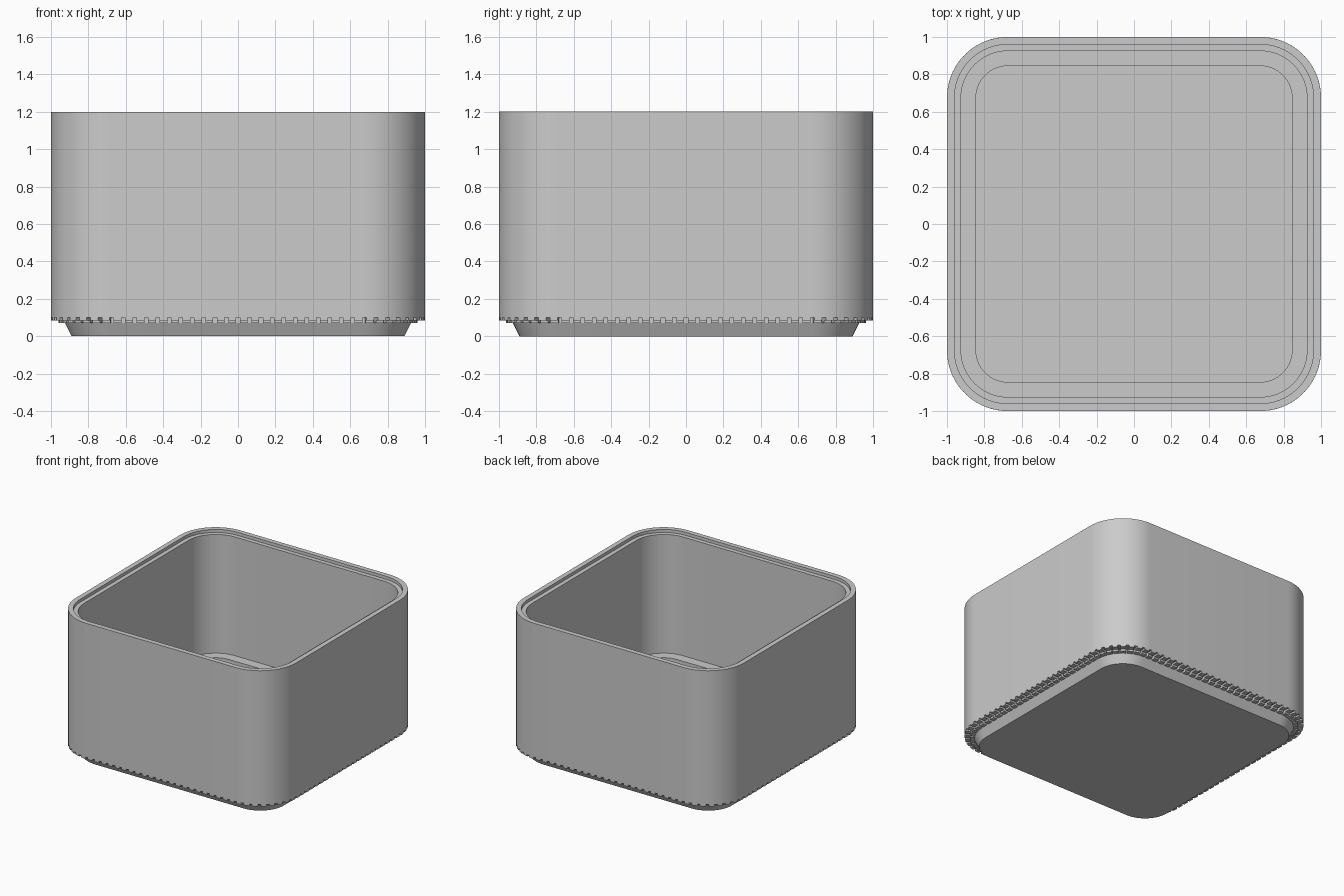
import bpy, bmesh
from math import pi, cos, sin, radians
from mathutils import Matrix, Vector

cube = bpy.data.objects.get("Cube")
if cube:
    bpy.data.objects.remove(cube, do_unlink=True)

CORE = 0.675       # corner arcs are all centred here
SEGMENTS = 16      # facets per rounded corner

grey = bpy.data.materials.new("plain grey")
grey.use_nodes = True
grey.diffuse_color = (0.6, 0.6, 0.6, 1)
grey.node_tree.nodes["Principled BSDF"].inputs["Base Color"].default_value = grey.diffuse_color


def finish(name, bm, smooth=False):
    bmesh.ops.recalc_face_normals(bm, faces=bm.faces)
    mesh = bpy.data.meshes.new(name)
    bm.to_mesh(mesh)
    bm.free()
    mesh.materials.append(grey)
    obj = bpy.data.objects.new(name, mesh)
    bpy.context.collection.objects.link(obj)
    if smooth:
        bpy.ops.object.select_all(action='DESELECT')
        obj.select_set(True)
        bpy.context.view_layer.objects.active = obj
        bpy.ops.object.shade_smooth_by_angle(angle=radians(25))
    return obj


def rounded_ring(bm, half, z):
    """Rounded square of the given half width."""
    ring = []
    for quarter in range(4):
        mid = pi / 4 + quarter * pi / 2
        cx = CORE * (1 if cos(mid) > 0 else -1)
        cy = CORE * (1 if sin(mid) > 0 else -1)
        for i in range(SEGMENTS + 1):
            a = (quarter + i / SEGMENTS) * pi / 2
            r = half - CORE
            ring.append(bm.verts.new((cx + r * cos(a), cy + r * sin(a), z)))
    return ring


# Box body: foot, outer wall, stepped rim, inner wall, ledge and floor
profile = [(0.89, 0), (0.925, 0.07), (0.925, 0.1), (1, 0.1), (1, 1.2),
           (0.96, 1.2), (0.96, 1.175), (0.925, 1.175),
           (0.925, 0.2), (0.845, 0.2), (0.845, 0.1)]
bm = bmesh.new()
rings = [rounded_ring(bm, half, z) for half, z in profile]
for low, high in zip(rings, rings[1:]):
    for i in range(len(low)):
        j = (i + 1) % len(low)
        bm.faces.new((low[i], low[j], high[j], high[i]))
bm.faces.new(rings[0])
bm.faces.new(rings[-1])
finish("box_body", bm, smooth=True)

# Stepped teeth under the wall, following the rounded outline
STEP = [(0.92, 0.1), (0.92, 0.07), (0.96, 0.07), (0.96, 0.085), (1, 0.085), (1, 0.1)]
WIDTH = 0.042
STRAIGHT, CURVED = 22, 8


def add_tooth(bm, centre, angle):
    place = Matrix.Translation(centre) @ Matrix.Rotation(angle, 4, 'Z')
    ends = [[bm.verts.new(place @ Vector((d - CORE, side * WIDTH / 2, z))) for d, z in STEP]
            for side in (-1, 1)]
    for end in ends:
        bm.faces.new(end)
    for i in range(len(STEP)):
        j = (i + 1) % len(STEP)
        bm.faces.new((ends[0][i], ends[0][j], ends[1][j], ends[1][i]))


bm = bmesh.new()
for quarter in range(4):
    turn = quarter * pi / 2
    spin = Matrix.Rotation(turn, 4, 'Z')
    for i in range(STRAIGHT):
        y = CORE * (2 * (i + 0.5) / STRAIGHT - 1)
        add_tooth(bm, spin @ Vector((CORE, y, 0)), turn)
    for i in range(CURVED):
        add_tooth(bm, spin @ Vector((CORE, CORE, 0)), turn + (i + 0.5) / CURVED * pi / 2)
finish("underside_teeth", bm)
